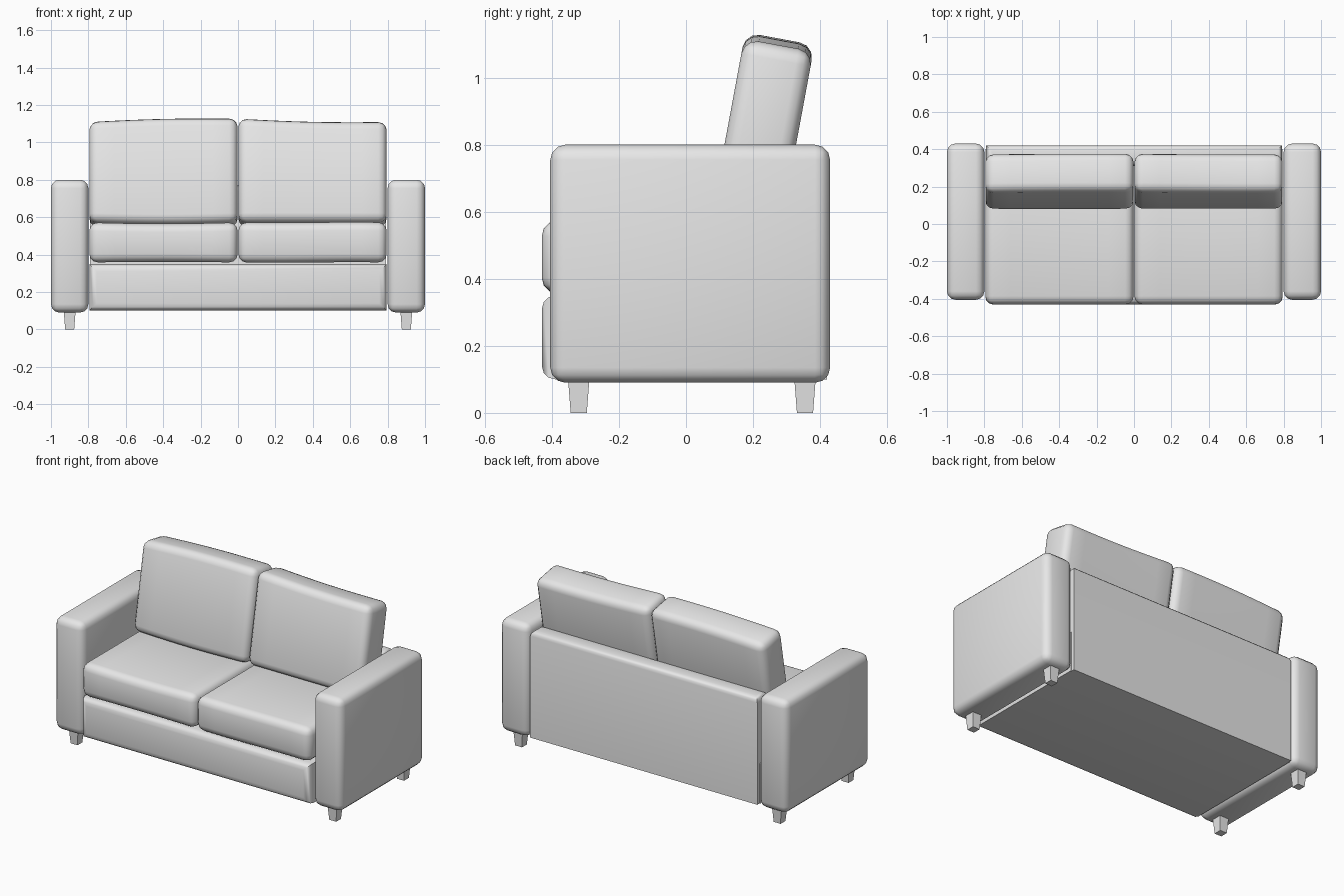
import bpy, bmesh, math
from mathutils import Matrix, Vector

cube = bpy.data.objects.get("Cube")
if cube:
    bpy.data.objects.remove(cube)

fabric = bpy.data.materials.new("grey_fabric")
fabric.use_nodes = True
fabric.diffuse_color = (0.8, 0.8, 0.8, 1)
fabric.node_tree.nodes["Principled BSDF"].inputs["Base Color"].default_value = (0.8, 0.8, 0.8, 1)


def finish(bm, name):
    mesh = bpy.data.meshes.new(name)
    bm.to_mesh(mesh)
    bm.free()
    mesh.materials.append(fabric)
    obj = bpy.data.objects.new(name, mesh)
    bpy.context.collection.objects.link(obj)
    bpy.ops.object.select_all(action="DESELECT")
    obj.select_set(True)
    bpy.context.view_layer.objects.active = obj
    bpy.ops.object.shade_smooth_by_angle(angle=math.radians(40))
    return obj


def padded_box(name, low, high, radius, rounded=lambda e: True, cuts=0, shape=None):
    """Box between two corners with rounded edges; shape(t, v) bends it along x."""
    low, high = Vector(low), Vector(high)
    size = high - low
    bm = bmesh.new()
    bmesh.ops.create_cube(bm, size=1)
    bmesh.ops.transform(bm, verts=bm.verts,
                        matrix=Matrix.Translation((low + high) / 2) @ Matrix.Diagonal((*size, 1)))
    edges = [e for e in bm.edges if rounded(e)]
    bmesh.ops.bevel(bm, geom=edges, offset=radius, segments=3, profile=0.5, affect="EDGES")
    for i in range(1, cuts + 1):
        x = low.x + radius + (size.x - 2 * radius) * i / (cuts + 1)
        bmesh.ops.bisect_plane(bm, geom=bm.verts[:] + bm.edges[:] + bm.faces[:],
                               plane_co=(x, 0, 0), plane_no=(1, 0, 0))
    if shape:
        for v in bm.verts:
            v.co.z += shape((v.co.x - low.x) / size.x, v.co.z > (low.z + high.z) / 2)
    return finish(bm, name)


def leg(name, x, y):
    bm = bmesh.new()
    bmesh.ops.create_cone(bm, cap_ends=True, segments=4, radius1=0.034, radius2=0.046, depth=0.11,
                          matrix=Matrix.Translation((x, y, 0.055)) @ Matrix.Rotation(math.pi / 4, 4, "Z"))
    finish(bm, name)


# Arms and legs
for side, s in (("left", 1), ("right", -1)):
    x0, x1 = sorted((0.8 * s, s))
    padded_box(side + "_arm", (x0, -0.405, 0.09), (x1, 0.43, 0.8), 0.045)
    leg(side + "_front_leg", 0.9 * s, -0.32)
    leg(side + "_back_leg", 0.9 * s, 0.355)

# Base with a padded front, and the back panel with a rounded top
padded_box("base", (-0.795, -0.43, 0.1), (0.795, 0.4, 0.35), 0.04,
           lambda e: all(v.co.y < 0 for v in e.verts))
padded_box("back_panel", (-0.79, 0.31, 0.1), (0.79, 0.42, 0.77), 0.03,
           lambda e: all(v.co.z > 0.5 for v in e.verts))

# Seat cushions, each with a slightly uneven top
seat_shapes = {
    "left": lambda t, top: 0.008 * (t - 0.5) * math.sin(math.pi * t),
    "right": lambda t, top: (-0.007 if top else 0.003) * math.sin(math.pi * t),
}
for side, x0 in (("left", 0.002), ("right", -0.795)):
    padded_box(side + "_seat_cushion", (x0, -0.43, 0.358), (x0 + 0.793, 0.31, 0.572), 0.045,
               cuts=7, shape=seat_shapes[side])

# Reclined back cushions, a little taller towards the middle of the sofa
back_shapes = {
    "left": lambda t, top: (-0.018 * t - 0.008 * math.sin(math.pi * t)) if top else 0,
    "right": lambda t, top: (-0.018 * (1 - t) + 0.008 * math.sin(math.pi * t)) if top
    else -0.008 * math.sin(math.pi * t),
}
for side, x0 in (("left", 0.002), ("right", -0.795)):
    cushion = padded_box(side + "_back_cushion", (x0, -0.105, -0.28), (x0 + 0.793, 0.105, 0.285),
                         0.045, cuts=7, shape=back_shapes[side])
    cushion.data.transform(Matrix.Translation((0, 0.228, 0.835)) @ Matrix.Rotation(math.radians(-10.5), 4, "X"))
